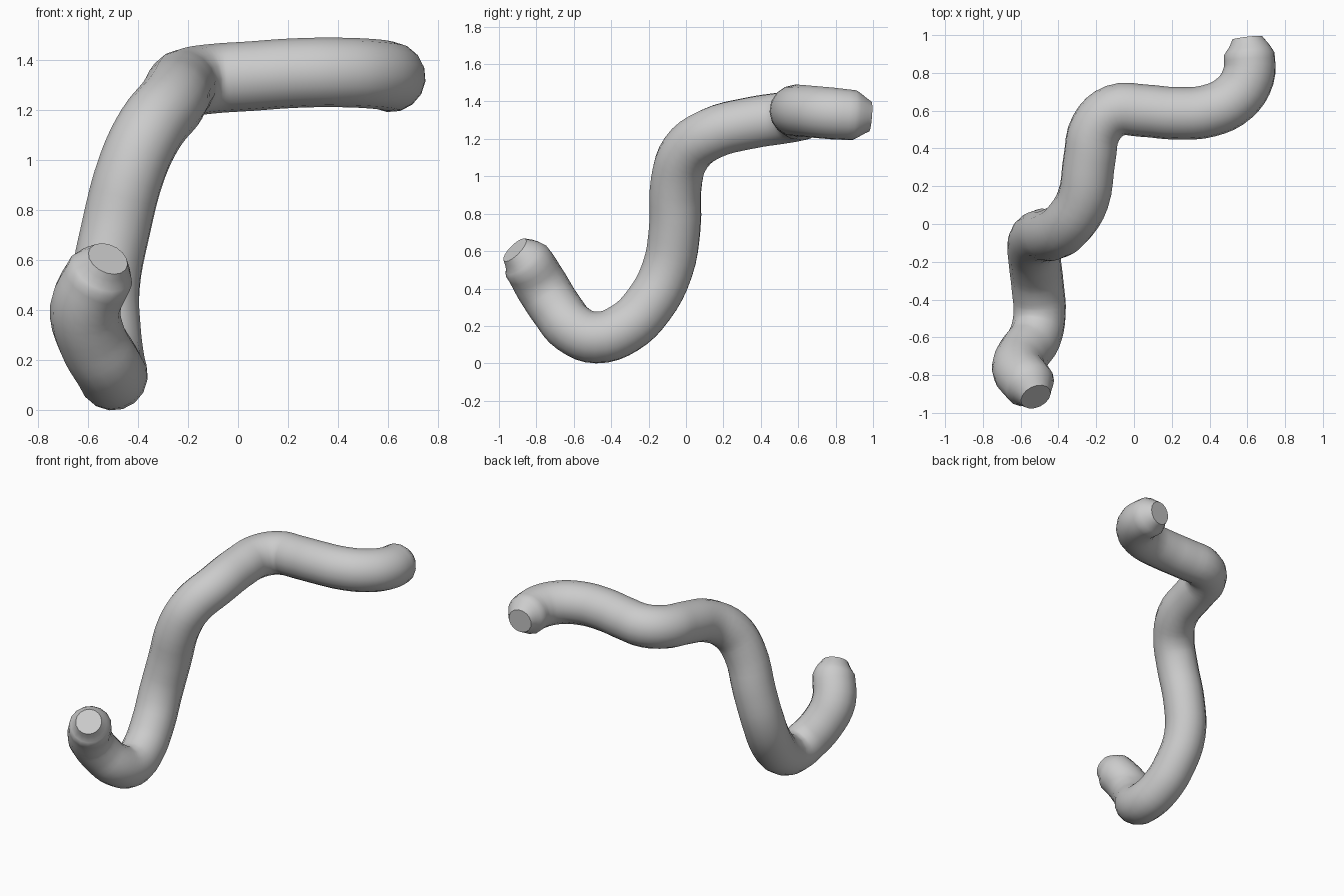
import bpy
import math

if "Cube" in bpy.data.objects:
    bpy.data.objects.remove(bpy.data.objects["Cube"])

# Centre line of the bent tube: x, y, z, radius factor
path = [
    (-0.52, -0.915, 0.605, 0.60), (-0.55, -0.855, 0.545, 0.98),
    (-0.61, -0.77, 0.41, 1.02), (-0.585, -0.69, 0.285, 1),
    (-0.525, -0.60, 0.18, 1), (-0.50, -0.48, 0.137, 1),
    (-0.51, -0.33, 0.185, 1), (-0.525, -0.20, 0.31, 1),
    (-0.53, -0.10, 0.50, 1), (-0.49, -0.06, 0.72, 1),
    (-0.42, -0.05, 0.98, 1), (-0.35, 0.00, 1.125, 1),
    (-0.27, 0.13, 1.225, 1), (-0.235, 0.35, 1.285, 1),
    (-0.20, 0.51, 1.31, 1), (-0.10, 0.60, 1.325, 1),
    (0.05, 0.60, 1.335, 1), (0.22, 0.586, 1.347, 1),
    (0.40, 0.60, 1.35, 1), (0.53, 0.665, 1.345, 1),
    (0.605, 0.78, 1.335, 1), (0.61, 0.90, 1.325, 0.97),
    (0.60, 0.985, 1.318, 0.58),
]

# Round tube swept along the path, with tapered capped ends
curve = bpy.data.curves.new("bent_tube", "CURVE")
curve.dimensions = "3D"
curve.bevel_depth = 0.139
curve.bevel_resolution = 6
curve.resolution_u = 4
curve.use_fill_caps = True
spline = curve.splines.new("BEZIER")
spline.bezier_points.add(len(path) - 1)
for point, (x, y, z, r) in zip(spline.bezier_points, path):
    point.co = (x, y, z)
    point.radius = r
    point.handle_left_type = point.handle_right_type = "AUTO"

tube = bpy.data.objects.new("bent_tube", curve)
bpy.context.collection.objects.link(tube)
bpy.context.view_layer.objects.active = tube
tube.select_set(True)
bpy.ops.object.convert(target="MESH")
bpy.ops.object.shade_smooth_by_angle(angle=math.radians(60))

# Stand the tube exactly on the ground
tube = bpy.context.object
lowest = min(v.co.z for v in tube.data.vertices)
for v in tube.data.vertices:
    v.co.z -= lowest
